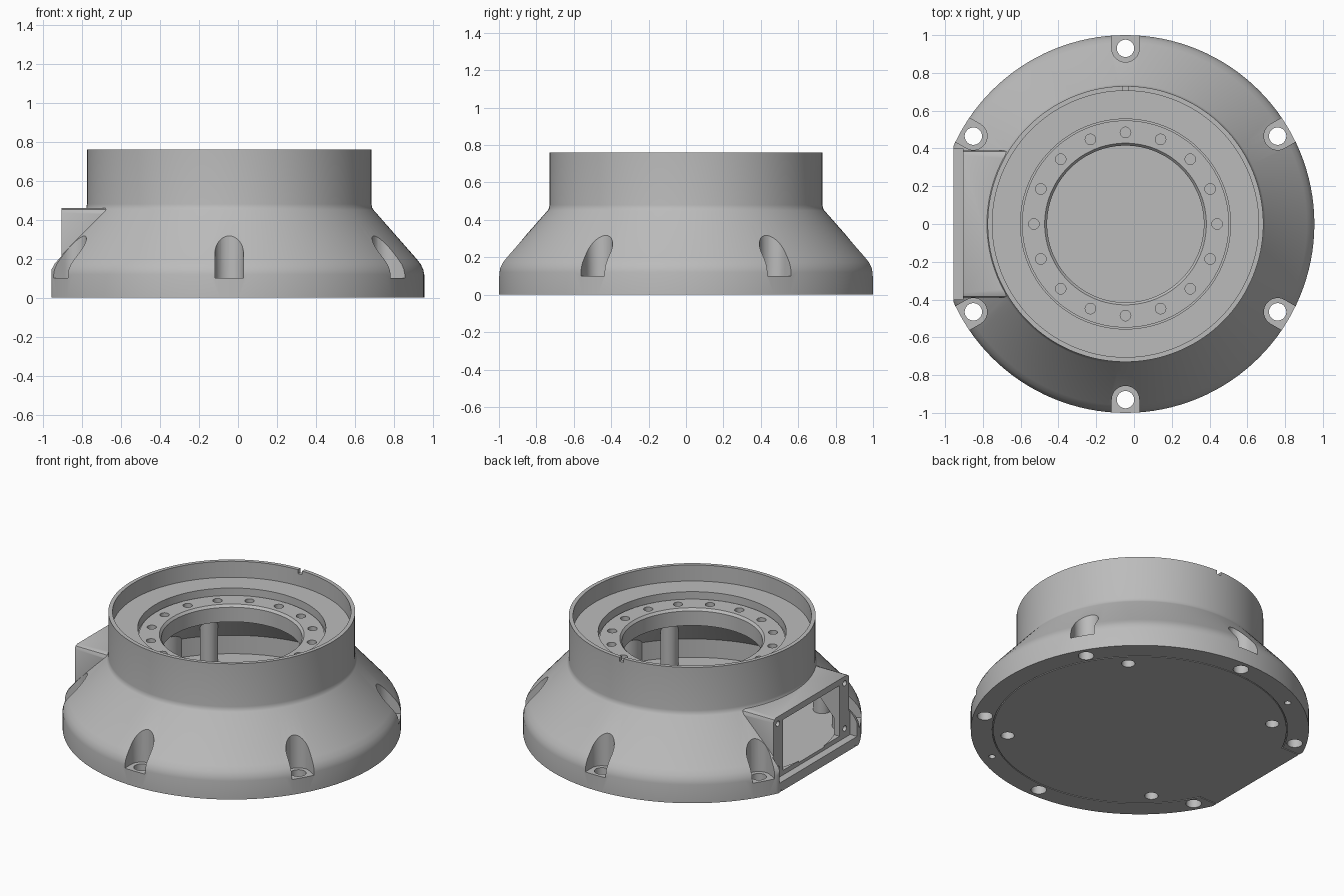
import bpy, bmesh
from math import sin, cos, pi, radians
from mathutils import Matrix

old = bpy.data.objects.get("Cube")
if old:
    bpy.data.objects.remove(old, do_unlink=True)

grey = bpy.data.materials.new("cast_grey")
grey.use_nodes = True
colour = (0.5, 0.5, 0.5, 1)
grey.diffuse_color = colour
grey.node_tree.nodes["Principled BSDF"].inputs["Base Color"].default_value = colour

SIDES = 128
AXIS_X = -0.045


def finish(bm, name):
    bmesh.ops.recalc_face_normals(bm, faces=bm.faces)
    mesh = bpy.data.meshes.new(name)
    bm.to_mesh(mesh)
    bm.free()
    mesh.materials.append(grey)
    ob = bpy.data.objects.new(name, mesh)
    bpy.context.collection.objects.link(ob)
    return ob


def loft(bm, loops, closed=False):
    rings = [[bm.verts.new(p) for p in loop] for loop in loops]
    n = len(rings[0])
    pairs = list(zip(rings, rings[1:]))
    if closed:
        pairs.append((rings[-1], rings[0]))
    else:
        bm.faces.new(rings[0][::-1])
        bm.faces.new(rings[-1])
    for a, b in pairs:
        for i in range(n):
            j = (i + 1) % n
            bm.faces.new((a[i], a[j], b[j], b[i]))


def circle(r, n, cx=0, cy=0):
    return [(cx + r * cos(2 * pi * i / n), cy + r * sin(2 * pi * i / n)) for i in range(n)]


def lathe(name, profile, closed=False):
    bm = bmesh.new()
    loft(bm, [[(x, y, z) for x, y in circle(r, SIDES)] for r, z in profile], closed)
    return finish(bm, name)


def prism(bm, outline, z0, z1, matrix=Matrix()):
    loft(bm, [[matrix @ Matrix.Translation((x, y, z)).translation for x, y in outline]
              for z in (z0, z1)])


def rect(x0, x1, y0, y1):
    return [(x0, y0), (x1, y0), (x1, y1), (x0, y1)]


def block(name, x0, x1, y0, y1, z0, z1):
    bm = bmesh.new()
    prism(bm, rect(x0, x1, y0, y1), z0, z1)
    return finish(bm, name)


def combine(target, tool, operation="DIFFERENCE"):
    tool.hide_render = True
    mod = target.modifiers.new("combine", "BOOLEAN")
    mod.operation, mod.solver, mod.object = operation, "EXACT", tool
    bpy.context.view_layer.objects.active = target
    bpy.ops.object.modifier_apply(modifier=mod.name)
    bpy.data.objects.remove(tool, do_unlink=True)


def turn(deg):
    return Matrix.Rotation(radians(deg), 4, "Z")


bolt_angles = range(30, 390, 60)
post_angles = range(45, 405, 90)

# Flared housing with a straight collar
body = lathe("housing", [(1, 0), (1, 0.12), (0.995, 0.145), (0.982, 0.172), (0.96, 0.2),
                         (0.74, 0.45), (0.732, 0.463), (0.73, 0.48), (0.73, 0.76)])

# Connector box on the side; its profile is extruded along x
bm = bmesh.new()
along_x = Matrix(((0, 0, 1, 0), (1, 0, 0, 0), (0, 1, 0, 0), (0, 0, 0, 1)))
half = [(0.39, 0), (0.39, 0.435), (0.383, 0.453), (0.365, 0.46)]
prism(bm, half + [(-y, z) for y, z in reversed(half)], -0.88, -0.55, along_x)
combine(body, finish(bm, "connector_box"), "UNION")

# Flat side with a thin lip at the foot
combine(body, block("flat_cutter", -2, -0.91, -2, 2, -1, 2))
combine(body, block("face_cutter", -2, -0.86, -0.4, 0.4, 0.06, 1))

# Hollow interior, stepped ring and recessed shelf, keeping bosses and posts
cavity = lathe("cavity", [(0.87, 0.08), (0.87, 0.2), (0.655, 0.45), (0.655, 0.5), (0.415, 0.5),
                          (0.415, 0.595), (0.428, 0.61), (0.548, 0.61), (0.548, 0.6),
                          (0.556, 0.6), (0.556, 0.655), (0.705, 0.655), (0.705, 0.8)])
bm = bmesh.new()
for a in bolt_angles:
    prism(bm, circle(0.1, 32, 0.93), 0, 0.49, turn(a))
for a in post_angles:
    prism(bm, circle(0.053, 32, 0.78), 0, 0.49, turn(a))
combine(cavity, finish(bm, "bosses"))
combine(body, cavity)

# Opening of the connector box
combine(body, block("opening_cutter", -1, -0.5, -0.29, 0.29, 0.09, 0.42))

# Bolt pockets, open to the outside
bm = bmesh.new()
arc = [(0.93 + 0.073 * cos(t), 0.073 * sin(t)) for t in [pi / 2 + pi * i / 16 for i in range(17)]]
for a in bolt_angles:
    prism(bm, arc + [(1.2, -0.073), (1.2, 0.073)], 0.1, 0.7, turn(a))
combine(body, finish(bm, "pocket_cutter"))

# Bolt, pin, cover, ring and connector screw holes
bm = bmesh.new()
for a in bolt_angles:
    prism(bm, circle(0.046, 32, 0.93), -0.1, 0.15, turn(a))
for a in (120, 300):
    prism(bm, circle(0.02, 20, 0.93), -0.1, 0.06, turn(a))
for a in post_angles:
    prism(bm, circle(0.04, 24, 0.785), -0.1, 0.05, turn(a))
for i in range(16):
    prism(bm, circle(0.028, 20, 0.485), 0.55, 0.65, turn(i * 22.5))
for y in (-0.345, 0.345):
    for z in (0.12, 0.415):
        prism(bm, circle(0.018, 16, y, z), -0.9, -0.82, along_x)
combine(body, finish(bm, "hole_cutter"))

# Seam around the bottom cover, running out to the flat side
seam = lathe("seam_cutter", [(0.867, -0.02), (0.873, -0.02), (0.873, 0.012), (0.867, 0.012)], True)
combine(seam, block("seam_end", -2, -0.785, -0.38, 0.38, -1, 1))
combine(body, seam)
for y in (-0.38, 0.38):
    combine(body, block("seam_bar", -1, -0.78, y - 0.003, y + 0.003, -0.02, 0.012))

# Index notch in the collar
combine(body, block("notch_cutter", -0.015, 0.015, 0.68, 0.8, 0.735, 0.8))

# Centre and shade
body.data.transform(Matrix.Translation((AXIS_X, 0, 0)))
bpy.ops.object.select_all(action="DESELECT")
body.select_set(True)
bpy.context.view_layer.objects.active = body
bpy.ops.object.shade_smooth_by_angle(angle=radians(25))
